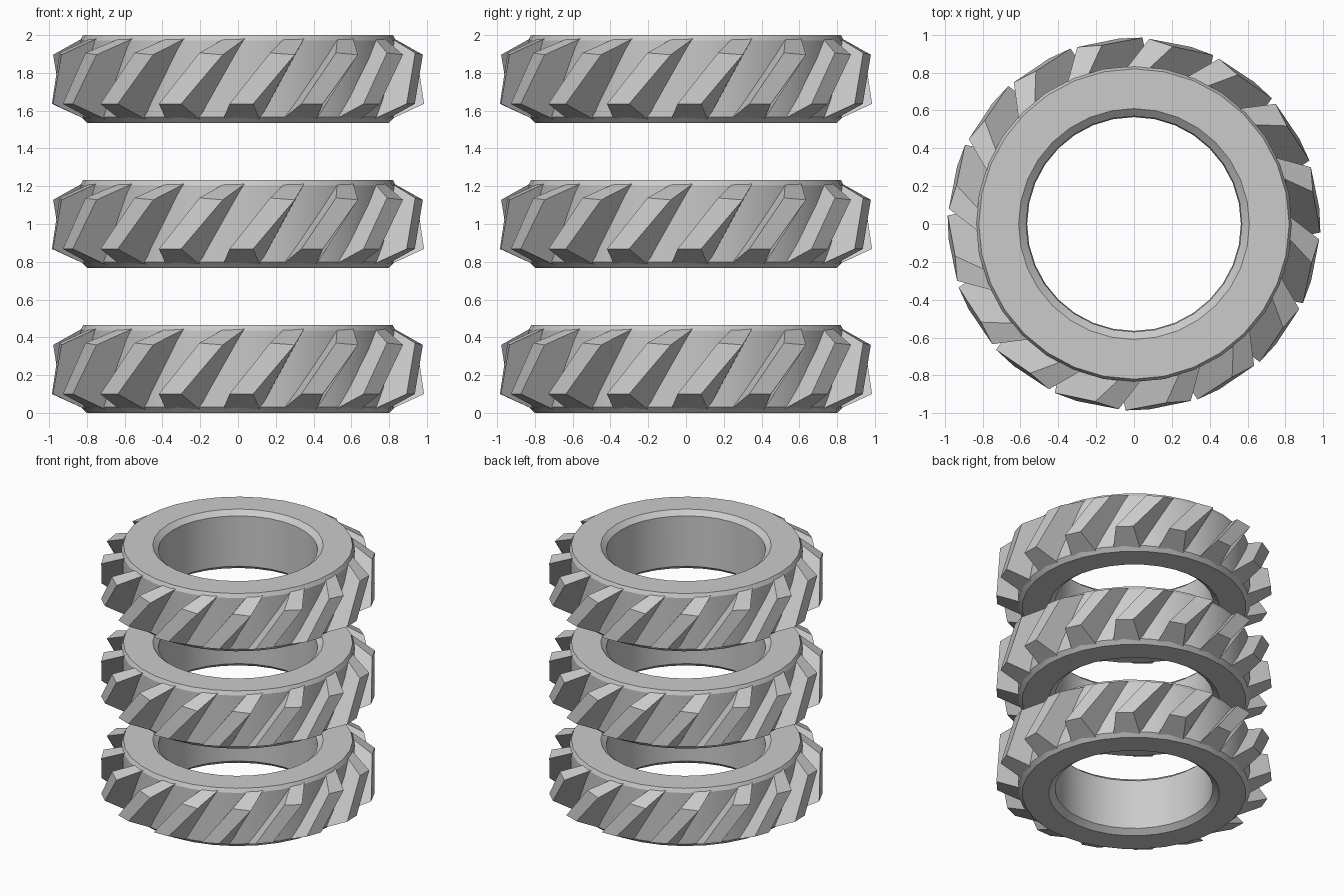
import bpy, bmesh, math
from mathutils import Matrix, Vector

if "Cube" in bpy.data.objects:
    bpy.data.objects.remove(bpy.data.objects["Cube"])

SIDES, LUGS, PITCH = 32, 16, 0.768

# Ring cross-section (radius, height)
PROFILE = [(0.80, 0), (0.83, 0.03), (0.835, 0.435), (0.82, 0.465),
           (0.61, 0.465), (0.57, 0.43), (0.565, 0.035), (0.61, 0)]

# Slanted lug: (tangent, outward, height), four per end
LUG = [(-0.08, 0.80, 0.015), (0.115, 0.80, 0.015), (0.08, 0.98, 0.10), (-0.045, 0.985, 0.10),
       (0.25, 0.77, 0.45), (0.35, 0.75, 0.445), (0.30, 0.935, 0.36), (0.17, 0.945, 0.37)]
LUG_FACES = [(0, 1, 2, 3), (4, 7, 6, 5), (3, 2, 6, 7),
             (1, 5, 6, 2), (0, 3, 7, 4), (0, 4, 5, 1)]


def finish(name, bm, z, smooth):
    bmesh.ops.recalc_face_normals(bm, faces=bm.faces)
    me = bpy.data.meshes.new(name)
    bm.to_mesh(me)
    bm.free()
    ob = bpy.data.objects.new(name, me)
    ob.location.z = z
    bpy.context.collection.objects.link(ob)
    if smooth:
        bpy.ops.object.select_all(action='DESELECT')
        ob.select_set(True)
        bpy.context.view_layer.objects.active = ob
        bpy.ops.object.shade_smooth_by_angle(angle=math.radians(25))


def tyre_body(name, z):
    bm = bmesh.new()
    rows = []
    for i in range(SIDES):
        a = 2 * math.pi * i / SIDES
        rows.append([bm.verts.new((r * math.cos(a), r * math.sin(a), h)) for r, h in PROFILE])
    n = len(PROFILE)
    for i in range(SIDES):
        a, b = rows[i], rows[(i + 1) % SIDES]
        for j in range(n):
            k = (j + 1) % n
            bm.faces.new((a[j], b[j], b[k], a[k]))
    finish(name, bm, z, True)


def tread_lugs(name, z):
    bm = bmesh.new()
    for i in range(LUGS):
        rot = Matrix.Rotation(2 * math.pi * i / LUGS, 4, 'Z')
        vs = [bm.verts.new(rot @ Vector((t, -o, h))) for t, o, h in LUG]
        for f in LUG_FACES:
            bm.faces.new([vs[q] for q in f])
    finish(name, bm, z, False)


# Three stacked tyres
for level, label in enumerate(("lower", "middle", "upper")):
    tyre_body(label + "_tyre_body", level * PITCH)
    tread_lugs(label + "_tyre_lugs", level * PITCH)
